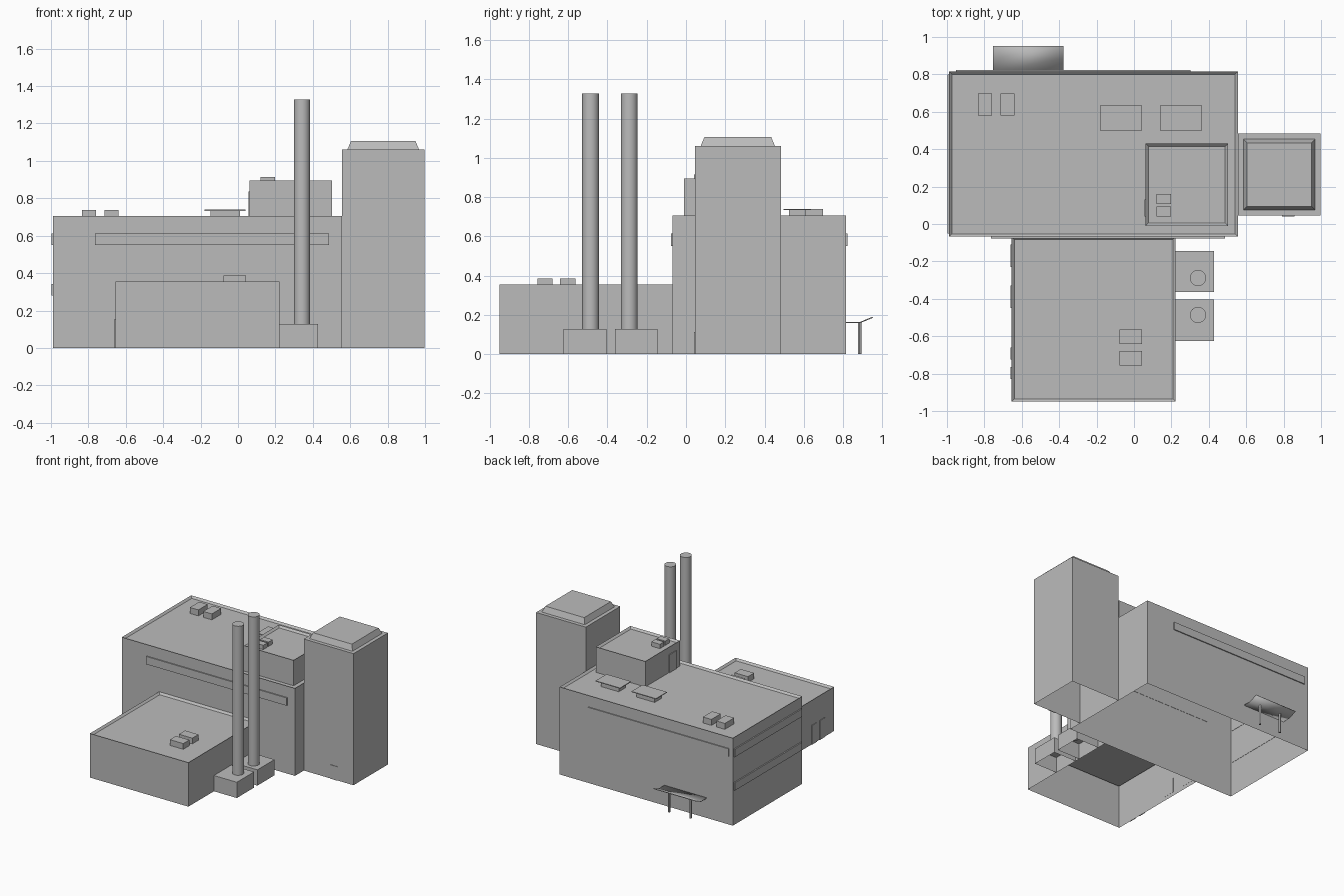
import bpy, bmesh
from mathutils import Vector

cube = bpy.data.objects.get("Cube")
if cube:
    bpy.data.objects.remove(cube, do_unlink=True)

grey = bpy.data.materials.new("plain_grey")
grey.use_nodes = True
grey.diffuse_color = (0.5, 0.5, 0.5, 1)
bsdf = next(n for n in grey.node_tree.nodes if n.type == "BSDF_PRINCIPLED")
bsdf.inputs["Base Color"].default_value = grey.diffuse_color
bsdf.inputs["Roughness"].default_value = 0.8


def finish(name, bm):
    mesh = bpy.data.meshes.new(name)
    bm.to_mesh(mesh)
    bm.free()
    mesh.materials.append(grey)
    obj = bpy.data.objects.new(name, mesh)
    bpy.context.collection.objects.link(obj)
    return obj


def block(name, x, y, z, insets=(), open_base=False):
    """Box between ranges; each inset is (thickness, depth) applied to the top."""
    bm = bmesh.new()
    bmesh.ops.create_cube(bm, size=1)
    lo = Vector((x[0], y[0], z[0]))
    size = Vector((x[1], y[1], z[1])) - lo
    for v in bm.verts:
        v.co = Vector([lo[i] + (v.co[i] + 0.5) * size[i] for i in range(3)])
    bm.normal_update()
    top = max(bm.faces, key=lambda f: f.normal.z)
    base = min(bm.faces, key=lambda f: f.normal.z)
    for thickness, depth in insets:
        bmesh.ops.inset_individual(bm, faces=[top], thickness=thickness, depth=depth)
    if open_base:
        bmesh.ops.delete(bm, geom=[base], context="FACES")
    return finish(name, bm)


def cylinder(name, x, y, z, radius, sides):
    bm = bmesh.new()
    bmesh.ops.create_cone(bm, cap_ends=True, segments=sides, radius1=radius,
                          radius2=radius, depth=z[1] - z[0])
    bmesh.ops.translate(bm, verts=bm.verts, vec=(x, y, sum(z) / 2))
    obj = finish(name, bm)
    bpy.ops.object.select_all(action="DESELECT")
    obj.select_set(True)
    bpy.context.view_layer.objects.active = obj
    bpy.ops.object.shade_smooth_by_angle()
    return obj


# Building volumes, hollow underneath, with recessed roofs behind a parapet
PARAPET = [(0.022, -0.015)]
block("main_hall", (-0.988, 0.555), (-0.068, 0.815), (0, 0.705), PARAPET, True)
block("front_annex", (-0.655, 0.223), (-0.95, -0.068), (0, 0.355), PARAPET, True)
block("roof_penthouse", (0.062, 0.503), (-0.01, 0.43), (0.69, 0.895), PARAPET, True)

# Tower with a raised tapered cap
block("tower", (0.555, 0.998), (0.045, 0.483), (0, 1.06),
      [(0.042, 0), (0.027, 0.045)], True)

# Chimneys on their plinths
for i, (y0, y1) in enumerate([(-0.363, -0.145), (-0.625, -0.405)], 1):
    block(f"chimney_base_{i}", (0.223, 0.427), (y0, y1), (0, 0.127), open_base=True)
for i, y in enumerate([-0.289, -0.486], 1):
    cylinder(f"chimney_{i}", 0.342, y, (0.1, 1.328), 0.043, 32)

# Window bands on the hall walls
HIGH, LOW = (0.55, 0.613), (0.28, 0.343)
block("window_band_front", (-0.765, 0.487), (-0.077, -0.066), HIGH)
block("window_band_back", (-0.953, 0.302), (0.813, 0.823), HIGH)
for name, band in (("upper", HIGH), ("lower", LOW)):
    block(f"window_band_side_{name}", (-0.998, -0.986), (-0.05, 0.8), band)

# Small rooftop units
for i, x in enumerate([-0.835, -0.715], 1):
    block(f"hall_roof_unit_{i}", (x, x + 0.076), (0.58, 0.698), (0.69, 0.738))
for i, y in enumerate([-0.642, -0.757], 1):
    block(f"annex_roof_unit_{i}", (-0.077, 0.042), (y, y + 0.078), (0.34, 0.386))
for i, y in enumerate([0.108, 0.04], 1):
    block(f"penthouse_roof_unit_{i}", (0.12, 0.197), (y, y + 0.053), (0.88, 0.915))

# Vents with overhanging lids
for i, x in enumerate([-0.178, 0.142], 1):
    block(f"vent_body_{i}", (x + 0.03, x + 0.19), (0.525, 0.61), (0.69, 0.735))
    block(f"vent_lid_{i}", (x, x + 0.218), (0.497, 0.637), (0.733, 0.739))

# Doors on the side of the annex, penthouse and tower
for i, y in enumerate([-0.23, -0.45], 1):
    block(f"loading_door_{i}", (-0.66, -0.654), (y, y + 0.12), (0.03, 0.15))
for i, y in enumerate([-0.725, -0.83], 1):
    block(f"annex_door_{i}", (-0.66, -0.654), (y, y + 0.065), (0, 0.155))
block("penthouse_door", (0.056, 0.063), (0.04, 0.13), (0.69, 0.835))
block("tower_door", (0.79, 0.857), (0.041, 0.047), (0, 0.112))

# Entrance canopy: thin sheet bent upward at its outer edge
bm = bmesh.new()
profile = [(0.813, 0.163), (0.885, 0.163), (0.95, 0.19)]
rows = [[bm.verts.new((x, y, z)) for y, z in profile] for x in (-0.755, -0.377)]
for a, b, c, d in zip(rows[0], rows[1], rows[1][1:], rows[0][1:]):
    bm.faces.new((a, b, c, d)).smooth = True
canopy = finish("entrance_canopy", bm)
sheet = canopy.modifiers.new("thickness", "SOLIDIFY")
sheet.thickness = 0.006
for i, x in enumerate([-0.66, -0.47], 1):
    cylinder(f"canopy_post_{i}", x, 0.885, (0, 0.162), 0.009, 12)
